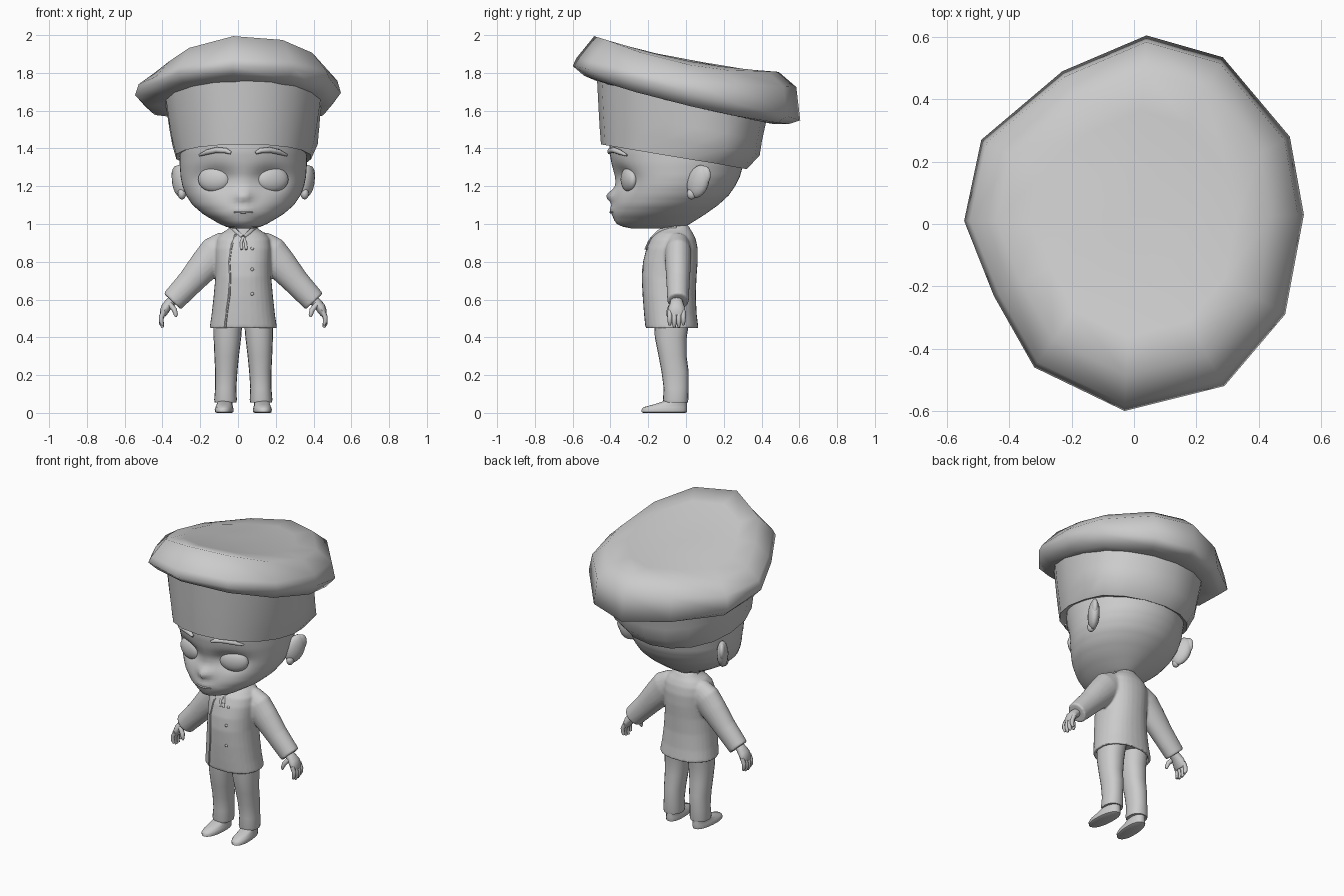
import bpy, bmesh, math
from mathutils import Vector, Matrix

if "Cube" in bpy.data.objects:
    bpy.data.objects.remove(bpy.data.objects["Cube"])

CX = 0.028  # symmetry axis of the figure
GREY = bpy.data.materials.new("plain grey")
GREY.diffuse_color = (0.6, 0.6, 0.6, 1)
GREY.use_nodes = True
GREY.node_tree.nodes["Principled BSDF"].inputs["Base Color"].default_value = GREY.diffuse_color


def finish(name, bm, angle=50):
    bmesh.ops.recalc_face_normals(bm, faces=bm.faces)
    me = bpy.data.meshes.new(name)
    bm.to_mesh(me)
    bm.free()
    me.materials.append(GREY)
    me.shade_smooth()
    me.set_sharp_from_angle(angle=math.radians(angle))
    ob = bpy.data.objects.new(name, me)
    bpy.context.collection.objects.link(ob)
    return ob


def loft(name, rings, angle=50):
    bm = bmesh.new()
    rows = [[bm.verts.new(p) for p in r] for r in rings]
    n = len(rows[0])
    for a, b in zip(rows, rows[1:]):
        for i in range(n):
            bm.faces.new((a[i], a[(i + 1) % n], b[(i + 1) % n], b[i]))
    bm.faces.new(rows[0])
    bm.faces.new(rows[-1])
    return finish(name, bm, angle)


def ring(z, rx, y0, y1, n=24, p=2.0, tilt=0.0, cx=CX):
    out = []
    for i in range(n):
        a = 2 * math.pi * i / n - math.pi / 2
        c, s = math.cos(a), math.sin(a)
        x = cx + rx * math.copysign(abs(c) ** (2 / p), c)
        y = (y0 + y1) / 2 + (y1 - y0) / 2 * math.copysign(abs(s) ** (2 / p), s)
        out.append(Vector((x, y, z + tilt * y)))
    return out


def tube(name, pts, n=12, side=Vector((0, 1, 0)), angle=50):
    # each point: x, y, z, radius across, radius along the side axis
    rings = []
    for i, q in enumerate(pts):
        t = (Vector(pts[min(i + 1, len(pts) - 1)][:3]) - Vector(pts[max(i - 1, 0)][:3])).normalized()
        v = t.cross(side).normalized()
        u = v.cross(t)
        rings.append([Vector(q[:3]) + v * q[3] * math.cos(2 * math.pi * k / n)
                      + u * q[-1] * math.sin(2 * math.pi * k / n) for k in range(n)])
    return loft(name, rings, angle)


def ball(name, loc, size, rz=0.0, rx=0.0, seg=16):
    bm = bmesh.new()
    bmesh.ops.create_uvsphere(bm, u_segments=seg, v_segments=seg // 2 + 2, radius=1)
    m = Matrix.Translation(loc) @ Matrix.Rotation(rz, 4, 'Z') @ Matrix.Rotation(rx, 4, 'X') @ Matrix.Diagonal((*size, 1))
    bmesh.ops.transform(bm, matrix=m, verts=bm.verts)
    return finish(name, bm)


def sample(table, z):
    for a, b in zip(table, table[1:]):
        if z <= b[0]:
            t = max(0, (z - a[0]) / (b[0] - a[0]))
            return [u + (v - u) * t for u, v in zip(a[1:], b[1:])]
    return list(table[-1][1:])


def bump(x, z, x0, z0, sx, sz):
    return math.exp(-((x - x0) / sx) ** 2 - ((z - z0) / sz) ** 2)


# Head: z, half width, front y, back y
HEAD = [(0.975, .05, -.28, -.05), (0.985, .09, -.33, -.01), (1.0, .125, -.36, .02), (1.05, .21, -.385, .10),
        (1.1, .268, -.385, .17), (1.15, .302, -.378, .225), (1.2, .322, -.375, .26), (1.25, .332, -.378, .285),
        (1.32, .337, -.395, .305), (1.38, .336, -.405, .31), (1.48, .33, -.405, .31)]


def face_y(x, z):
    d = abs(x - CX)
    rx, y0, y1 = sample(HEAD, z)
    y = (y0 + y1) / 2 - (y1 - y0) / 2 * math.sqrt(max(0, 1 - (d / rx) ** 2))
    return y + face_relief(d, z)


def face_relief(d, z):
    return (-.045 * bump(d, z, 0, 1.148, .035, .033) - .018 * bump(d, z, 0, 1.075, .055, .022)
            + .05 * bump(d, z, .145, 1.24, .085, .06) - .01 * bump(d, z, 0, 1.02, .07, .03))


rings = []
for z in [.975, .985, 1.0] + [1.02 + .0165 * i for i in range(29)]:
    rx, y0, y1 = sample(HEAD, z)
    r = ring(z, rx, y0, y1, 56)
    for v in r:
        if v.y < (y0 + y1) / 2:
            v.y += face_relief(abs(v.x - CX), z)
    rings.append(r)
loft("head", rings, 70)
tube("neck", [(CX, -.05, .93, .055, .055), (CX, -.045, 1.02, .05, .05)])
tube("mouth", [(CX + d, face_y(CX + d, 1.062) - .001, 1.062, .006, .006 - abs(d) * .06)
               for d in (-.048, -.024, 0, .024, .048)], 8, Vector((0, 0, 1)))

sleeves = []
for s, tag in ((-1, "left"), (1, "right")):
    # Eye, brow and ear
    ball(tag + "_eye", (CX + s * .155, -.301, 1.236), (.088, .038, .067), s * .32, 0, 24)
    brow = [(.066, 1.376, .008), (.09, 1.388, .014), (.14, 1.392, .015), (.19, 1.381, .014), (.232, 1.364, .006)]
    tube(tag + "_brow", [(CX + s * d, face_y(CX + s * d, z) - .01, z, r, r) for d, z, r in brow], 8,
         Vector((0, 0, 1)))
    ball(tag + "_ear", (CX + s * .335, .065, 1.225), (.034, .062, .09), -s * .5, -.35)
    ball(tag + "_ear_lobe", (CX + s * .325, .03, 1.16), (.022, .026, .03))
    ball(tag + "_ear_rim", (CX + s * .35, .088, 1.25), (.022, .046, .06), -s * .5, -.35)

    # Sleeve
    arm = [(0, .90, .045, .04), (.05, .89, .066, .052), (.10, .875, .085, .064), (.145, .847, .093, .07),
           (.2, .785, .085, .068), (.28, .693, .071, .062), (.376, .59, .063, .057)]
    sleeves.append(tube(tag + "_sleeve", [(CX + s * d, -.042, z, a, b) for d, z, a, b in arm], 20))
    # Hand
    hand = [(.35, .615, .028, .032), (.385, .585, .027, .034), (.408, .56, .027, .043), (.42, .535, .023, .046),
            (.426, .515, .014, .04)]
    tube(tag + "_hand", [(CX + s * d, -.05, z, a, b) for d, z, a, b in hand], 12)
    for k in range(4):
        y, dz = -.086 + .024 * k, (.004, -.008, -.006, .006)[k]
        f = [(.42, .54, .013), (.434, .505 + dz / 2, .013), (.434, .48 + dz, .012), (.426, .46 + dz, .007)]
        tube("%s_finger_%d" % (tag, k + 1), [(CX + s * d, y, z, r, r) for d, z, r in f], 8)
    th = [(.388, -.075, .575, .014), (.364, -.088, .545, .014), (.357, -.094, .52, .011), (.356, -.095, .508, .005)]
    tube(tag + "_thumb", [(CX + s * d, y, z, r, r) for d, y, z, r in th], 8)

    # Trouser leg: z, offset, half width, front y, back y
    leg = [(.055, .094, .057, -.118, .01), (.07, .094, .06, -.122, .012), (.13, .093, .056, -.118, .014),
           (.22, .09, .059, -.13, .014), (.30, .088, .065, -.145, .003), (.40, .084, .073, -.165, .004),
           (.50, .08, .077, -.17, .02)]
    loft(tag + "_trouser_leg", [ring(z, w, a, b, 20, 2.2, cx=CX + s * d) for z, d, w, a, b in leg])
    # Shoe, splayed slightly outward
    shoe = [(0, .040, -.225, -.005), (.004, .048, -.235, .004), (.018, .050, -.235, .006), (.03, .046, -.225, .006),
            (.045, .042, -.17, .005), (.065, .04, -.11, .003)]
    rs = [ring(z, w, a, b, 20, 2.3, cx=CX + s * .1) for z, w, a, b in shoe]
    for r in rs:
        for v in r:
            v.x -= s * .06 * (v.y + .1)
    loft(tag + "_shoe", rs)

# Jacket: z, half width, front y, back y, hollow at the hem
COAT = [(.448, .179, -.215, .066), (.52, .168, -.222, .057), (.62, .157, -.23, .052), (.72, .148, -.235, .056),
        (.80, .148, -.228, .062), (.87, .15, -.21, .062), (.92, .142, -.187, .052), (.95, .118, -.16, .038),
        (.97, .085, -.135, .025), (.994, .06, -.115, .012)]
HEM = [(.485, .153, -.195, .042), (.448, .16, -.197, .047)]
jacket = loft("jacket", [ring(z, w, a, b, 32, 2.25) for z, w, a, b in HEM + COAT])

# Blend the sleeves softly into the jacket
with bpy.context.temp_override(active_object=jacket, object=jacket, selected_objects=[jacket] + sleeves,
                               selected_editable_objects=[jacket] + sleeves):
    bpy.ops.object.join()
blend = jacket.modifiers.new("blend", 'REMESH')
blend.mode, blend.voxel_size, blend.use_smooth_shade = 'VOXEL', .007, True
soft = jacket.modifiers.new("soft", 'SMOOTH')
soft.factor, soft.iterations = .5, 7


def coat_y(x, z):
    w, a, b = sample(COAT, z)
    return (a + b) / 2 - (b - a) / 2 * (1 - min(1, abs((x - CX) / w)) ** 2.25) ** (1 / 2.25)


# Front overlap edge, collar, tie ends and buttons
edge = [(-.012, .945), (-.035, .88), (-.047, .8), (-.042, .72), (-.046, .62), (-.058, .54), (-.068, .455)]
tube("front_overlap", [(x, coat_y(x, z), z, .006, .006) for x, z in edge], 6)
for s, tag in ((-1, "left"), (1, "right")):
    col = [(.066, -.05, .985), (.058, -.10, .98), (.035, -.145, .955), (.006, -.17, .93)]
    tube(tag + "_collar", [(CX + s * d, y, z, .011, .014) for d, y, z in col], 8, Vector((0, 0, 1)))
    tie = [(0, .93), (.012, .90), (.016 if s > 0 else .008, .865)]
    tube(tag + "_tie_end", [(CX + s * d, coat_y(CX, z) - .003, z, .007, .006) for d, z in tie], 8)
for z in (.87, .76, .63):
    ball("button", (.075, coat_y(.075, z), z), (.009, .006, .009), 0, 0, 8)

# Hat band, tilted down towards the back, with a bulge at the right rear
BAND = [(1.36, .325, -.425, .29), (1.345, .36, -.45, .322), (1.43, .382, -.457, .39), (1.52, .398, -.463, .402),
        (1.67, .42, -.472, .43)]
bands = [ring(z, w, a, b, 18, 2.1, t) for (z, w, a, b), t in zip(BAND, (-.17, -.17, -.17, -.2, -.24))]
for r, k in zip(bands, (0, .02, .05, .03, 0)):
    for v in r:
        w = k * math.exp(-((v.x - .36) / .12) ** 2 - ((v.y - .18) / .14) ** 2)
        v.x += w
        v.y += w * .6
loft("hat_band", bands)

# Wide floppy hat crown: one outline scaled into tilted, saddle shaped layers
OUT = [(.04, .605), (.285, .535), (.5, .28), (.545, .03), (.485, -.29), (.29, -.52), (-.03, -.6), (-.32, -.46),
       (-.45, -.23), (-.545, .01), (-.49, .27), (-.23, .49)]
# scale, height, slope in y, curve in y, curve in x, slope in x
LAYERS = [(.76, 1.64, -.24, 0, -.05, 0), (.9, 1.658, -.236, 0, -.12, 0), (1, 1.693, -.24, 0, 0, .015),
          (.965, 1.752, -.135, .15, 0, .02), (.81, 1.867, -.197, .14, -.22, .05), (.6, 1.868, -.197, .11, -.15, .04),
          (.3, 1.87, -.19, .05, 0, .02), (.08, 1.87, -.19, 0, 0, 0)]
loft("hat_crown", [[(x * k, y * k, z + t * y * k + q * (y * k) ** 2 + c * (x * k) ** 2 + d * x * k) for x, y in OUT]
                   for k, z, t, q, c, d in LAYERS], 75)
